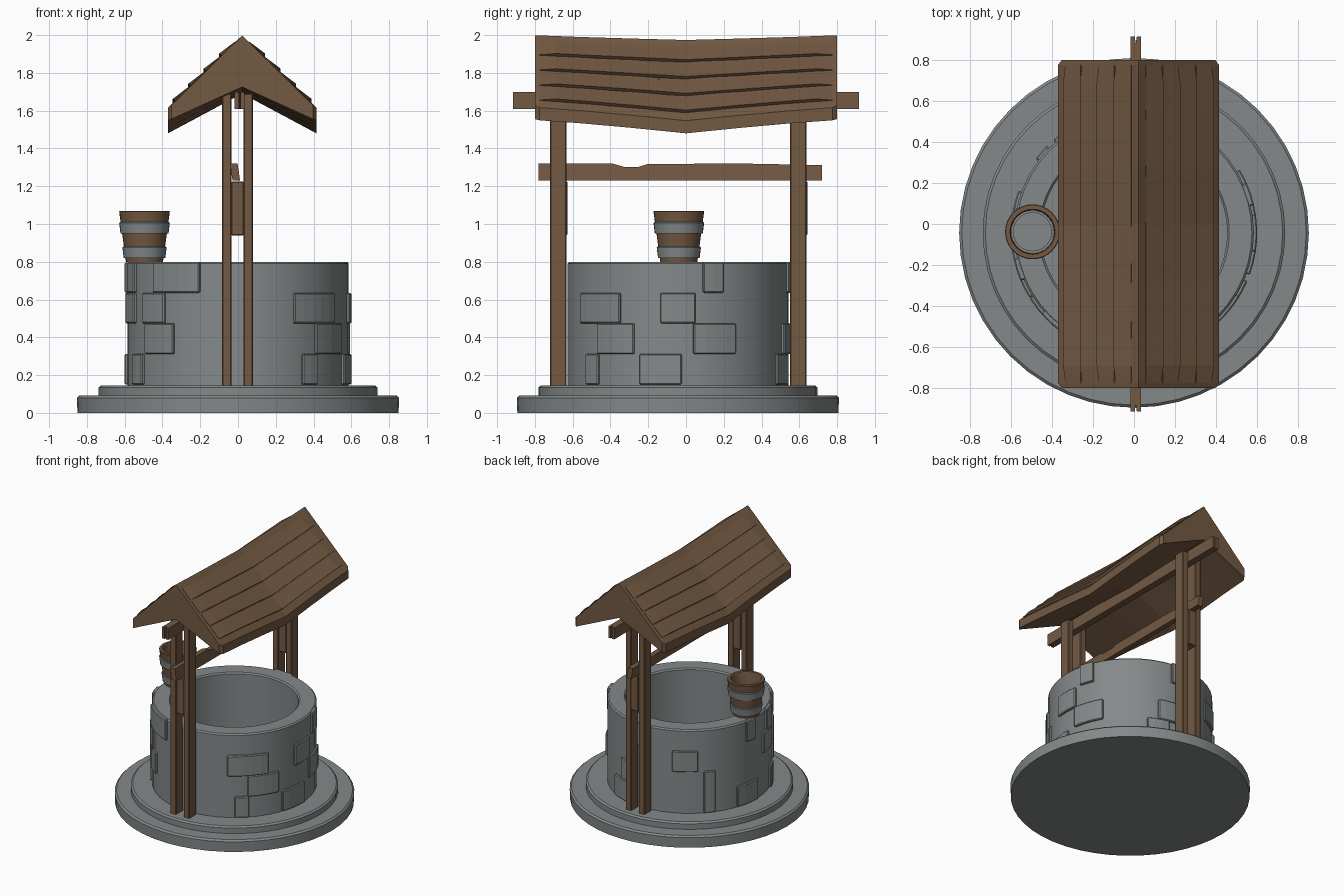
import bpy, bmesh, math
from mathutils import Vector

if "Cube" in bpy.data.objects:
    bpy.data.objects.remove(bpy.data.objects["Cube"], do_unlink=True)


def material(name, rgb):
    m = bpy.data.materials.new(name)
    m.use_nodes = True
    m.diffuse_color = (*rgb, 1)
    m.node_tree.nodes["Principled BSDF"].inputs["Base Color"].default_value = (*rgb, 1)
    return m


STONE = material("grey stone", (0.23, 0.25, 0.25))
WOOD = material("brown wood", (0.17, 0.10, 0.055))
CY = -0.043  # the stonework sits slightly forward of the roof


def finish(name, bm, mat, bevel=0, smooth=False):
    bmesh.ops.recalc_face_normals(bm, faces=bm.faces)
    me = bpy.data.meshes.new(name)
    bm.to_mesh(me)
    bm.free()
    me.materials.append(mat)
    ob = bpy.data.objects.new(name, me)
    bpy.context.collection.objects.link(ob)
    if bevel:
        mod = ob.modifiers.new("soft edges", "BEVEL")
        mod.width = bevel
        mod.segments = 1
    if smooth:
        bpy.ops.object.select_all(action="DESELECT")
        ob.select_set(True)
        bpy.context.view_layer.objects.active = ob
        bpy.ops.object.shade_smooth_by_angle(angle=math.radians(30))
    return ob


def loft(name, rings, mat, closed=False, **kw):
    """Skin equal-length rings of points; cap the ends unless closed."""
    bm = bmesh.new()
    rows = [[bm.verts.new(p) for p in ring] for ring in rings]
    n = len(rows[0])
    pairs = list(zip(rows, rows[1:])) + ([(rows[-1], rows[0])] if closed else [])
    for a, b in pairs:
        for i in range(n):
            j = (i + 1) % n
            bm.faces.new((a[i], a[j], b[j], b[i]))
    if not closed:
        bm.faces.new(rows[0])
        bm.faces.new(rows[-1])
    return finish(name, bm, mat, **kw)


def lathe(name, profile, mat, center=(0, CY), sides=48, closed=False):
    rings = []
    for r, z in profile:
        angles = [math.tau * i / sides for i in range(sides)]
        rings.append([(center[0] + r * math.cos(a), center[1] + r * math.sin(a), z)
                      for a in angles])
    return loft(name, rings, mat, closed, smooth=True)


def box(name, x, y, z, mat=WOOD, bevel=0.005):
    corners = [(x[0], y[0]), (x[1], y[0]), (x[1], y[1]), (x[0], y[1])]
    return loft(name, [[(px, py, h) for px, py in corners] for h in z], mat, bevel=bevel)


# Stepped stone base
lathe("base_disc", [(0.85, 0), (0.853, 0.08), (0.84, 0.092)], STONE)
lathe("base_step", [(0.738, 0.09), (0.738, 0.135), (0.725, 0.146)], STONE)

# Hollow round wall
lathe("well_wall", [(0.585, 0.14), (0.585, 0.79), (0.575, 0.8),
                    (0.465, 0.8), (0.455, 0.79), (0.455, 0.14)], STONE, closed=True)


# Raised stones curved around the wall: row, start angle, end angle
def wall_stone(index, row, start, end, rows=1):
    z0 = 0.15 + 0.162 * row
    z1 = z0 + 0.162 * rows
    steps = max(2, round((end - start) / 6))
    rings = []
    for i in range(steps + 1):
        a = math.radians(start + (end - start) * i / steps)
        rings.append([(r * math.cos(a), CY + r * math.sin(a), z)
                      for r, z in ((0.56, z0), (0.601, z0), (0.601, z1), (0.56, z1))])
    loft(f"wall_stone_{index}", rings, STONE, bevel=0.006)


STONES = [(0, -55, -45), (0, -20, 2), (0, 62, 78), (0, 160, 180), (0, 200, 212),
          (1, -46, -23), (1, 8, 31), (1, 70, 86), (1, 214, 235),
          (2, -60, -31), (2, -9, 9), (2, 113, 131), (2, 187, 203), (2, 212, 229),
          (3, 13, 24), (3, 80, 96), (3, 168, 177), (3, 192, 203), (3, 221, 250)]
for k, s in enumerate(STONES):
    wall_stone(k, *s)
wall_stone(len(STONES), 0, 135, 143, 2)

# Paired posts with a spacer block at each end
for label, y0, y1 in (("front", -0.72, -0.632), ("back", 0.55, 0.638)):
    box(f"{label}_post_right", (-0.085, -0.035), (y0, y1), (0.14, 1.69))
    box(f"{label}_post_left", (0.03, 0.08), (y0, y1), (0.14, 1.69))
    box(f"{label}_spacer", (-0.036, 0.031), (y0 + 0.005, y1 + 0.005), (0.94, 1.225))

# Worn cross beam with a notch in its upper edge
beam = [(-0.78, 1.23), (0.72, 1.23), (0.72, 1.312), (0.3, 1.32), (-0.2, 1.318),
        (-0.25, 1.303), (-0.33, 1.303), (-0.39, 1.32), (-0.78, 1.32)]
loft("cross_beam", [[(x + (z - 1.27) * -0.15, y, z) for y, z in beam]
                    for x in (-0.035, 0.005)], WOOD)

# Ridge beam with split ends
half = [(-0.018, 0.915), (0.004, 0.915), (0.008, 0.88), (0.014, 0.915), (0.034, 0.915)]
outline = half + [(x, -y) for x, y in reversed(half)]
loft("ridge_beam", [[(x, y, z) for x, y in outline] for z in (1.61, 1.7)], WOOD)

# Sagging gable roof
RX, HALF = 0.022, 0.393


def sag(y, u):
    """Drop of the roof at y; u runs from ridge (0) to eave (1)."""
    t = max(0, 1 - abs(y) / 0.8)
    return (0.026 + 0.044 * u) * t ** (0.8 + 0.4 * u)


def section(y, inset=0.0):
    h = HALF - inset
    e = 1.617 + inset * 0.6
    pts = [(-h, e, 1), (0, 2 - inset * 0.1, 0), (h, e, 1),
           (h, 1.55 + inset * 0.3, 1), (0, 1.725, 0.2), (-h, 1.55 + inset * 0.3, 1)]
    return [(RX + x, y, z - sag(y, u)) for x, z, u in pts]


ys = (-0.775, -0.55, -0.28, 0, 0.28, 0.55, 0.775)
loft("roof", [section(-0.8, 0.018)] + [section(y) for y in ys] + [section(0.8, 0.018)], WOOD)

# Wedge shaped boards overlapping down both slopes
for side, label in ((-1, "right"), (1, "left")):
    for row in range(4):
        top, low = 0.035 + 0.082 * row, 0.108 + 0.082 * row
        rings = []
        for y in (-0.775, -0.69) + ys[1:-1] + (0.69, 0.775):
            lift = 0.004 if abs(y) > 0.7 else 0.02
            pts = []
            for d, out in ((top, -0.01), (top, 0.003), (low, lift), (low, -0.01)):
                z = 2 - d * 0.975 - sag(y, d / HALF)
                pts.append((RX + side * (d + out * 0.7), y, z + out * 0.7))
            rings.append(pts)
        loft(f"roof_board_{label}_{row}", rings, WOOD)

# Bucket with two bands, standing on the rim
SPOT = (-0.495, CY + 0.005)
lathe("bucket", [(0.098, 0.8), (0.134, 1.065), (0.131, 1.07), (0.11, 1.07),
                 (0.106, 1.06), (0.104, 0.86), (0.09, 0.84), (0.09, 0.8)],
      WOOD, SPOT, 32, closed=True)
lathe("bucket_floor", [(0.102, 0.825), (0.107, 0.865)], STONE, SPOT, 32)
for name, z0, z1, r in (("lower", 0.82, 0.88, 0.113), ("upper", 0.95, 1.01, 0.13)):
    lathe(f"{name}_bucket_band", [(r - 0.02, z0), (r - 0.003, z0), (r + 0.004, z1 - 0.005),
                                  (r, z1), (r - 0.02, z1)], STONE, SPOT, 32, closed=True)
